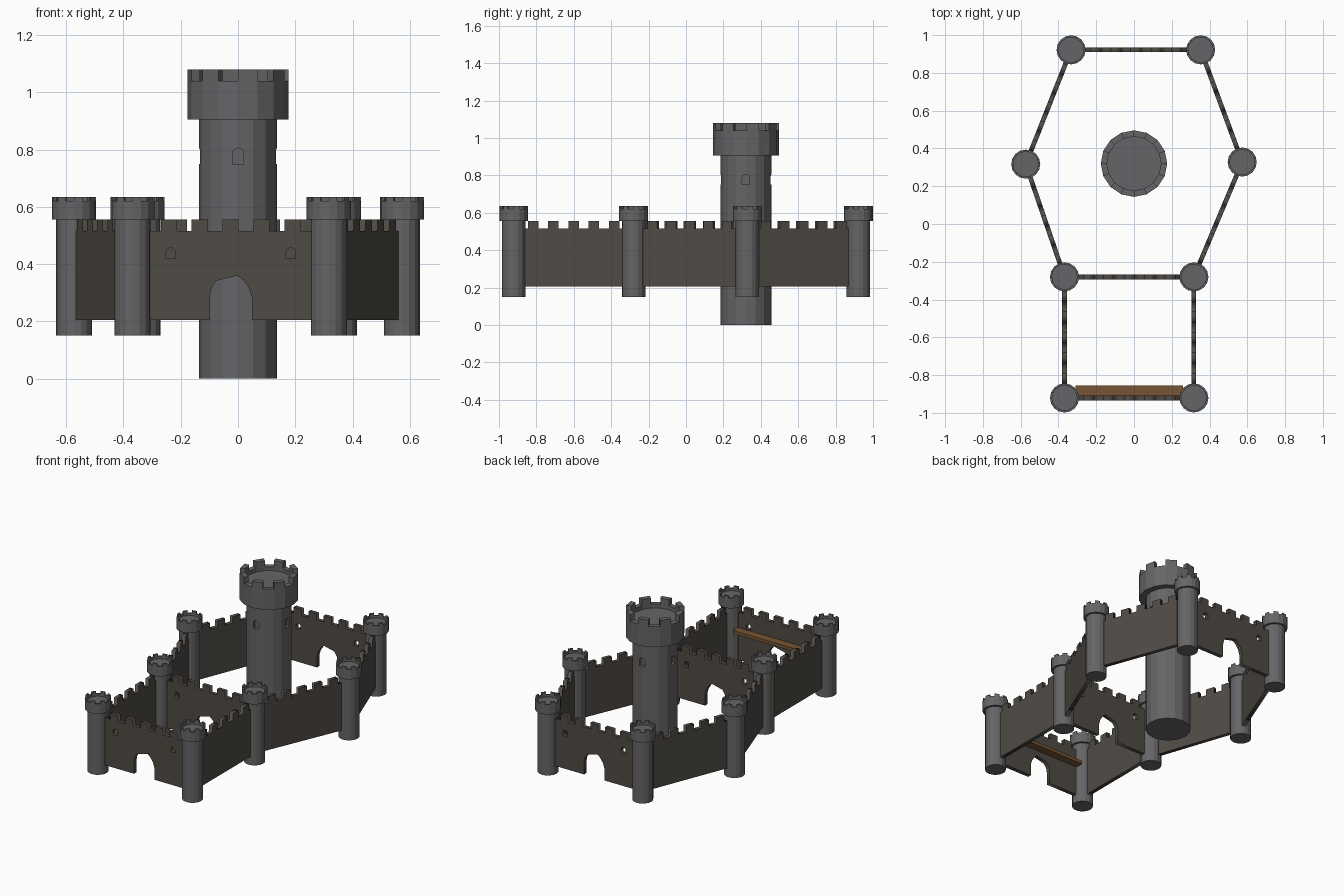
import bpy, bmesh
from math import pi, atan2, floor, cos, sin
from mathutils import Matrix, Vector

if "Cube" in bpy.data.objects:
    bpy.data.objects.remove(bpy.data.objects["Cube"])

SEG = 16


def material(name, rgb):
    m = bpy.data.materials.new(name)
    m.diffuse_color = (*rgb, 1)
    m.use_nodes = True
    m.node_tree.nodes["Principled BSDF"].inputs["Base Color"].default_value = m.diffuse_color
    return m


STONE = material("tower_stone", (0.13, 0.13, 0.135))
WALL = material("wall_stone", (0.08, 0.07, 0.06))
WOOD = material("wood", (0.18, 0.09, 0.035))


def finish(bm, name, mat):
    bmesh.ops.recalc_face_normals(bm, faces=bm.faces)
    me = bpy.data.meshes.new(name)
    bm.to_mesh(me)
    bm.free()
    ob = bpy.data.objects.new(name, me)
    me.materials.append(mat)
    bpy.context.collection.objects.link(ob)
    return ob


def drum(name, x, y, r, z0, z1):
    bm = bmesh.new()
    bmesh.ops.create_cone(bm, cap_ends=True, segments=SEG, radius1=r, radius2=r, depth=z1 - z0,
                          matrix=Matrix.Translation((x, y, (z0 + z1) / 2)))
    return finish(bm, name, STONE)


def battlement(name, x, y, r, r_in, z0, z_notch, z1, z_floor):
    """Hollow-topped drum with every second rim face raised as a merlon."""
    bm = bmesh.new()
    bmesh.ops.create_cone(bm, cap_ends=True, segments=SEG, radius1=r, radius2=r, depth=z_notch - z0,
                          matrix=Matrix.Translation((0, 0, (z0 + z_notch) / 2)))
    top = max(bm.faces, key=lambda f: f.calc_center_median().z)
    rim = bmesh.ops.inset_individual(bm, faces=[top], thickness=(r - r_in) * cos(pi / SEG),
                                     use_even_offset=True)["faces"]

    def raise_faces(faces, dz):
        new = bmesh.ops.extrude_discrete_faces(bm, faces=faces)["faces"]
        verts = list({v for f in new for v in f.verts})
        bmesh.ops.translate(bm, verts=verts, vec=(0, 0, dz))

    def index(f):
        c = f.calc_center_median()
        return floor((atan2(c.y, c.x) + pi / 2) / (2 * pi / SEG))

    merlons = [f for f in rim if index(f) % 2 == 0]
    raise_faces([top], z_floor - z_notch)
    raise_faces(merlons, z1 - z_notch)
    bmesh.ops.translate(bm, verts=bm.verts, vec=(x, y, 0))
    return finish(bm, name, STONE)


def arch(cx, z0, w, h, n=6):
    """Round-headed opening outline."""
    r = w / 2
    return [(cx - r, z0), (cx + r, z0)] + [
        (cx + r * cos(pi * i / n), z0 + h - r + r * sin(pi * i / n)) for i in range(n + 1)]


GATE = [(-.073, .205), (-.073, .285), (-.067, .317), (-.05, .342), (.0, .354), (.025, .36),
        (.045, .343), (.065, .313), (.075, .28), (.075, .205)]


def wall(name, a, b, gate=False):
    """Crenellated wall from tower a to tower b, as a filled outline with holes."""
    a, b = Vector(a), Vector(b)
    half = (b - a).length / 2
    outline = [(-half, .205)] + (GATE if gate else []) + [(half, .205), (half, .515)]
    for k in (2, 1, 0, -1, -2):
        c = k * .108
        outline += [(c + .028, .515), (c + .028, .555), (c - .028, .555), (c - .028, .515)]
    outline.append((-half, .515))
    loops = [outline]
    if gate:
        loops += [arch(s * .21, .42, .033, .037) for s in (-1, 1)]
    cu = bpy.data.curves.new(name, 'CURVE')
    cu.dimensions, cu.fill_mode, cu.extrude = '2D', 'BOTH', .0125
    for pts in loops:
        sp = cu.splines.new('POLY')
        sp.points.add(len(pts) - 1)
        for p, (u, z) in zip(sp.points, pts):
            p.co = (u, z, 0, 1)
        sp.use_cyclic_u = True
    cu.materials.append(WALL)
    ob = bpy.data.objects.new(name, cu)
    bpy.context.collection.objects.link(ob)
    d, m = b - a, (a + b) / 2
    ob.location = (m.x, m.y, 0)
    ob.rotation_euler = (pi / 2, 0, atan2(d.y, d.x))
    bpy.ops.object.select_all(action='DESELECT')
    ob.select_set(True)
    bpy.context.view_layer.objects.active = ob
    bpy.ops.object.convert(target='MESH')


# Outer towers
T = dict(front_left=(-.368, -.921), front_right=(.317, -.921),
         middle_left=(-.368, -.28), middle_right=(.317, -.28),
         side_left=(-.573, .317), side_right=(.573, .328),
         back_left=(-.333, .922), back_right=(.353, .922))
for n, (x, y) in T.items():
    drum(n + "_tower", x, y, .063, .15, .56)
    battlement(n + "_tower_top", x, y, .077, .066, .555, .62, .635, .605)

# Gate walls and plain walls
for n, a, b in (("front", "front_left", "front_right"), ("middle", "middle_left", "middle_right"),
                ("back", "back_right", "back_left")):
    wall(n + "_gate_wall", T[a], T[b], True)
for s in ("left", "right"):
    for n, a, b in (("court", "front_", "middle_"), ("lower", "middle_", "side_"),
                    ("upper", "side_", "back_")):
        wall(f"{n}_wall_{s}", T[a + s], T[b + s])

# Wooden walkway behind the front wall
bm = bmesh.new()
bmesh.ops.create_cube(bm, size=1, matrix=Matrix.Translation((-.025, -.884, .405))
                      @ Matrix.Diagonal((.57, .056, .02, 1)))
finish(bm, "walkway", WOOD)

# Keep with four recessed windows
KX, KY = 0, .32
keep = drum("keep", KX, KY, .136, 0, .91)
battlement("keep_top", KX, KY, .176, .143, .905, 1.04, 1.08, 1.015)
bm = bmesh.new()
for q in range(4):
    rot = Matrix.Translation((KX, KY, 0)) @ Matrix.Rotation(q * pi / 2, 4, 'Z')
    pts = arch(0, .75, .04, .055)
    near, far = ([bm.verts.new(rot @ Vector((u, y, z))) for u, z in pts] for y in (-.2, -.115))
    bm.faces.new(near)
    bm.faces.new(far[::-1])
    for i in range(len(pts)):
        j = (i + 1) % len(pts)
        bm.faces.new((near[i], far[i], far[j], near[j]))
cutter = finish(bm, "window_cutter", STONE)
mod = keep.modifiers.new("windows", 'BOOLEAN')
mod.operation, mod.object, mod.solver = 'DIFFERENCE', cutter, 'EXACT'
bpy.context.view_layer.objects.active = keep
bpy.ops.object.modifier_apply(modifier="windows")
bpy.data.objects.remove(cutter)
